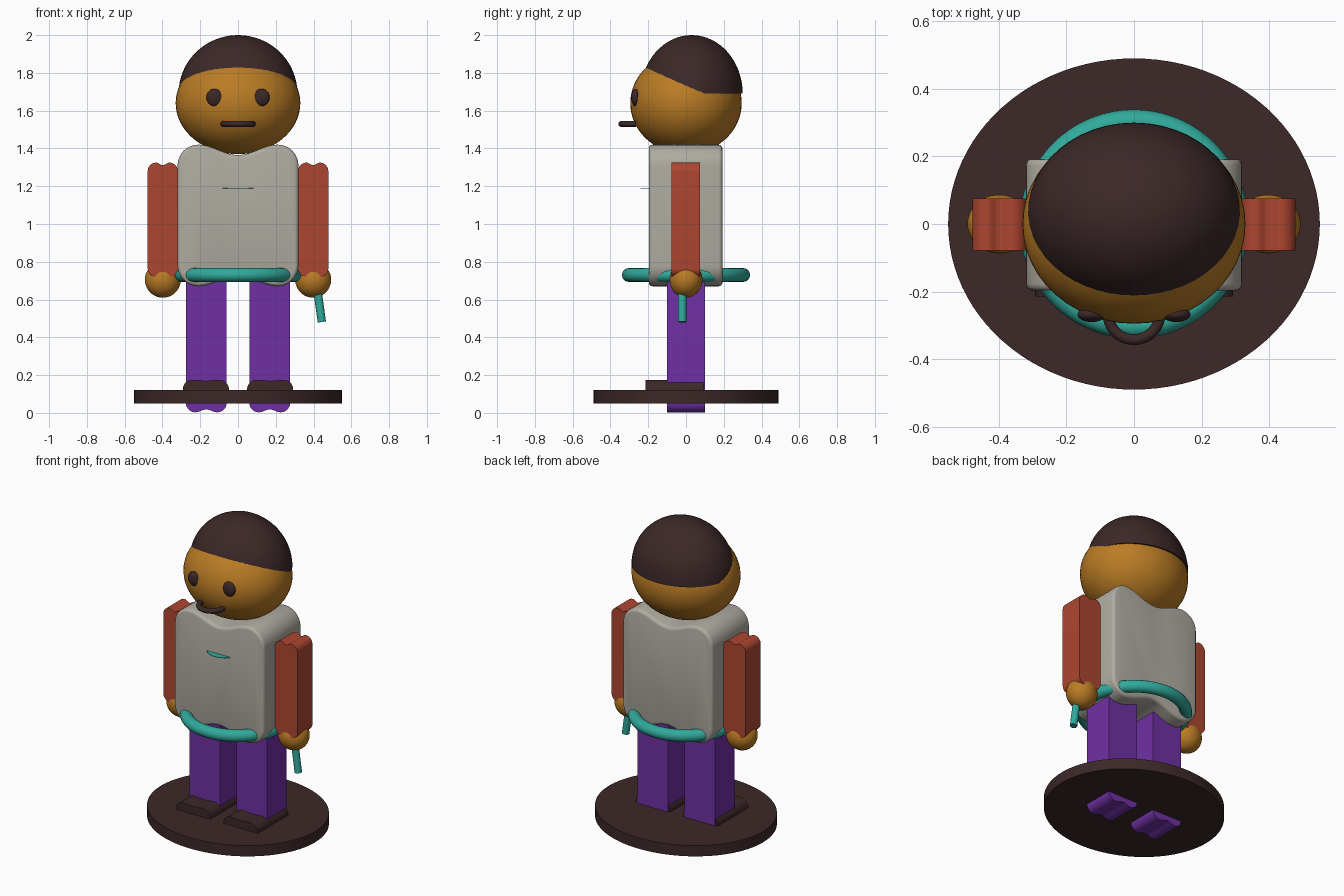
import bpy, bmesh, math
from mathutils import Matrix, Vector

if "Cube" in bpy.data.objects:
    bpy.data.objects.remove(bpy.data.objects["Cube"], do_unlink=True)


def material(name, rgb):
    m = bpy.data.materials.new(name)
    m.use_nodes = True
    m.diffuse_color = (*rgb, 1)
    m.node_tree.nodes["Principled BSDF"].inputs["Base Color"].default_value = (*rgb, 1)
    return m


SKIN = material("golden skin", (0.49, 0.20, 0.018))
DARK = material("dark brown", (0.045, 0.021, 0.021))
GREY = material("warm grey", (0.43, 0.41, 0.36))
RED = material("brick red", (0.42, 0.061, 0.03))
PURPLE = material("purple", (0.16, 0.03, 0.37))
TEAL = material("teal", (0.03, 0.40, 0.33))


def finish(name, bm, mat, angle=35):
    bmesh.ops.recalc_face_normals(bm, faces=bm.faces)
    me = bpy.data.meshes.new(name)
    bm.to_mesh(me)
    bm.free()
    me.materials.append(mat)
    me.shade_smooth()
    me.set_sharp_from_angle(angle=math.radians(angle))
    ob = bpy.data.objects.new(name, me)
    bpy.context.collection.objects.link(ob)
    return ob


def ellipsoid(name, centre, radii, mat, cut=False):
    bm = bmesh.new()
    bmesh.ops.create_uvsphere(bm, u_segments=48, v_segments=32, radius=1)
    if cut:  # keep the upper half only and close it
        geom = bm.verts[:] + bm.edges[:] + bm.faces[:]
        bmesh.ops.bisect_plane(bm, geom=geom, dist=1e-5, plane_co=(0, 0, 0),
                               plane_no=(0, 0, 1), clear_inner=True)
        bmesh.ops.holes_fill(bm, edges=[e for e in bm.edges if e.is_boundary])
    bm.transform(Matrix.Translation(centre) @ Matrix.Diagonal((*radii, 1)))
    return finish(name, bm, mat)


def cylinder(name, matrix, radius, depth, mat, segments=64):
    bm = bmesh.new()
    bmesh.ops.create_cone(bm, cap_ends=True, segments=segments, radius1=radius,
                          radius2=radius, depth=depth, matrix=matrix)
    return finish(name, bm, mat)


def slab(name, cx, half, z0, z1, y0, y1, r, dip, mat, bevel=0.0):
    """Rounded outline with a shallow dip in its top and bottom, extruded in y."""
    n = 8
    quarter = [(half - r + r * math.cos(a), r * (math.sin(a) - 1))
               for a in (i * math.pi / 2 / n for i in range(n + 1))]
    quarter += [((half - r) * (1 - t), -dip * (1 - math.cos(math.pi * t)) / 2)
                for t in (i / n for i in range(1, n + 1))]
    top = quarter + [(-x, z) for x, z in reversed(quarter[:-1])]
    outline = [(x, z1 + z) for x, z in top] + [(-x, z0 - z) for x, z in top]
    bm = bmesh.new()
    face = bm.faces.new([bm.verts.new((cx + x, y0, z)) for x, z in outline])
    ext = bmesh.ops.extrude_face_region(bm, geom=[face], use_keep_orig=True)
    moved = [g for g in ext["geom"] if isinstance(g, bmesh.types.BMVert)]
    bmesh.ops.translate(bm, verts=moved, vec=(0, y1 - y0, 0))
    if bevel:
        rims = [e for e in bm.edges if abs(e.verts[0].co.y - e.verts[1].co.y) < 1e-6]
        bmesh.ops.bevel(bm, geom=rims, offset=bevel, segments=3, profile=0.5,
                        affect='EDGES')
    return finish(name, bm, mat)


def ring(name, centre, major, minor, mat, start=0.0, end=2 * math.pi):
    """Horizontal tube along an arc; a full turn closes on itself."""
    closed = end - start > 6.28
    nu, nv = 72, 16
    bm = bmesh.new()
    loops = []
    for i in range(nu if closed else nu + 1):
        u = start + (end - start) * i / nu
        loop = []
        for j in range(nv):
            v = 2 * math.pi * j / nv
            d = major + minor * math.cos(v)
            loop.append(bm.verts.new(Vector(centre) + Vector(
                (d * math.cos(u), d * math.sin(u), minor * math.sin(v)))))
        loops.append(loop)
    pairs = list(zip(loops, loops[1:])) + ([(loops[-1], loops[0])] if closed else [])
    for a, b in pairs:
        for j in range(nv):
            k = (j + 1) % nv
            bm.faces.new((a[j], b[j], b[k], a[k]))
    if not closed:
        bm.faces.new(loops[0])
        bm.faces.new(loops[-1])
    return finish(name, bm, mat)


# Oval stand
cylinder("stand", Matrix.Translation((0, 0, 0.085)) @ Matrix.Diagonal((0.55, 0.49, 1, 1)),
         1, 0.07, DARK, 96)

# Head, hair cap and face
ellipsoid("head", (0, 0, 1.64), (0.33, 0.295, 0.27), SKIN)
ellipsoid("hair", (0, 0.03, 1.69), (0.315, 0.27, 0.31), DARK, cut=True)
ring("mouth", (0, -0.265, 1.53), 0.077, 0.016, DARK, math.pi, 2 * math.pi)

# Body, belt and the thin badge shelf on the chest
slab("torso", 0, 0.32, 0.67, 1.42, -0.197, 0.193, 0.11, 0.055, GREY, bevel=0.02)
ring("belt", (0, 0, 0.73), 0.302, 0.037, TEAL)
cylinder("chest_badge", Matrix.Translation((0, -0.14, 1.19)), 0.1, 0.003, TEAL)

# Paired parts
for side, s in (("left", 1), ("right", -1)):
    ellipsoid(side + "_eye", (s * 0.125, -0.268, 1.67), (0.042, 0.022, 0.046), DARK)
    slab(side + "_arm", s * 0.398, 0.08, 0.72, 1.325, -0.078, 0.075, 0.045, 0.014, RED)
    ellipsoid(side + "_hand", (s * 0.398, 0, 0.705), (0.095, 0.087, 0.095), SKIN)
    slab(side + "_leg", s * 0.168, 0.108, 0.003, 0.74, -0.1, 0.1, 0.05, 0.015, PURPLE)
    slab(side + "_shoe", s * 0.17, 0.122, 0.06, 0.175, -0.215, 0.095, 0.05, 0.005, DARK)

# Short stick held in the left hand
cylinder("stick", Matrix.Translation((0.43, -0.02, 0.58)) @ Matrix.Rotation(math.radians(-8), 4, 'Y'),
         0.022, 0.2, TEAL, 24)
